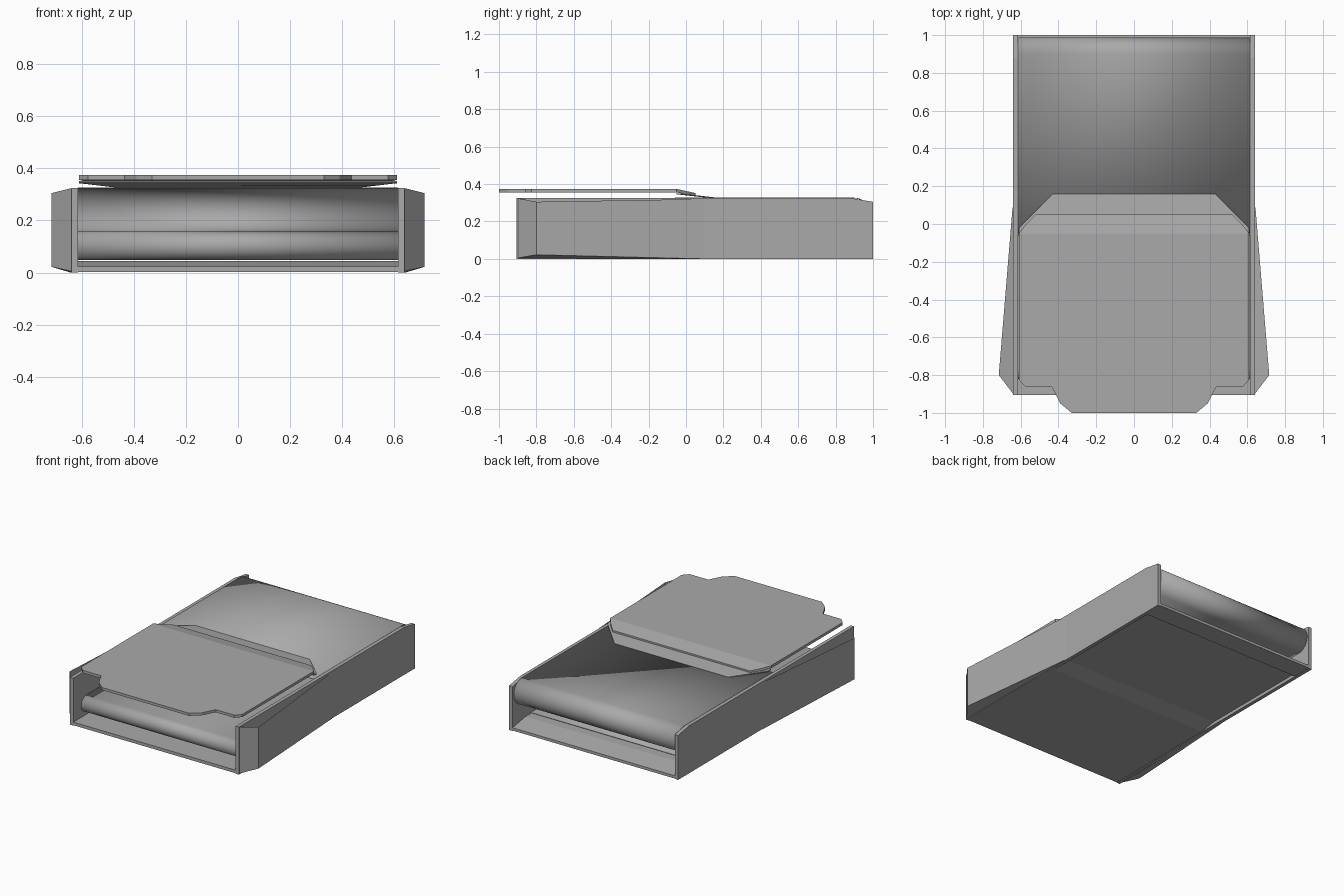
import bpy, bmesh, math

if "Cube" in bpy.data.objects:
    bpy.data.objects.remove(bpy.data.objects["Cube"])

grey = bpy.data.materials.new("mid grey")
grey.diffuse_color = (0.40, 0.40, 0.40, 1)
grey.use_nodes = True
grey.node_tree.nodes["Principled BSDF"].inputs["Base Color"].default_value = grey.diffuse_color


def make(name, verts, faces, recalc=True, smooth=False):
    """Mesh object from points and faces."""
    me = bpy.data.meshes.new(name)
    me.from_pydata(verts, [], faces)
    if recalc:
        bm = bmesh.new()
        bm.from_mesh(me)
        bmesh.ops.recalc_face_normals(bm, faces=bm.faces)
        bm.to_mesh(me)
        bm.free()
    me.materials.append(grey)
    ob = bpy.data.objects.new(name, me)
    bpy.context.collection.objects.link(ob)
    if smooth:
        bpy.context.view_layer.objects.active = ob
        ob.select_set(True)
        bpy.ops.object.shade_smooth_by_angle(angle=math.radians(30))
        ob.select_set(False)
    return ob


def prism(name, loop, offset):
    """Solid between a loop of points and the same loop moved by offset."""
    n = len(loop)
    other = [tuple(a + b for a, b in zip(p, offset)) for p in loop]
    faces = [tuple(range(n)), tuple(range(2 * n - 1, n - 1, -1))]
    faces += [(i, (i + 1) % n, n + (i + 1) % n, n + i) for i in range(n)]
    return make(name, loop + other, faces)


def mirrored(half):
    """Complete a right-hand outline with its mirror image."""
    return half + [(-x, *rest) for x, *rest in reversed(half)]


def arc(cy, cz, r, a0, a1, steps=16):
    return [(cy + r * math.cos(math.radians(a0 + (a1 - a0) * i / steps)),
             cz + r * math.sin(math.radians(a0 + (a1 - a0) * i / steps)))
            for i in range(steps + 1)]


# Side walls and open-topped flared side scoops
wall = [(-0.905, 0), (1, 0), (1, 0.305), (0.88, 0.325), (-0.905, 0.325)]
for side, s in (("left", -1), ("right", 1)):
    prism(side + "_wall", [(s * 0.615, y, z) for y, z in wall], (s * 0.025, 0, 0))
    pts = [(s * x, y, z) for x, y, z in (
        (0.642, 0.1, 0), (0.642, 0.1, 0.32), (0.716, -0.8, 0.022),
        (0.716, -0.8, 0.305), (0.635, -0.905, 0.004), (0.635, -0.905, 0.325))]
    faces = [(0, 1, 3, 2), (2, 3, 5, 4), (0, 2, 4)]
    if s > 0:
        faces = [f[::-1] for f in faces]
    make(side + "_scoop", pts, [f[::-1] for f in faces], recalc=False)

# Floor, stepped up towards the back
floor = [(-0.905, 0.003), (-0.06, 0.003), (0.06, 0.022), (0.85, 0.022),
         (0.86, 0.003), (1, 0.003), (1, 0.022), (0.86, 0.045),
         (0.06, 0.045), (-0.06, 0.024), (-0.905, 0.024)]
prism("floor", [(-0.615, y, z) for y, z in floor], (1.23, 0, 0))

# Continuous sheet: top, round the back, forward, round the front, back again
path = [(-0.06, 0.325)] + arc(0.9, 0.24, 0.085, 90, -90)
path += arc(-0.765, 0.1025, 0.0525, 90, 270) + [(0.8, 0.05)]
n = len(path)
sheet = make("rolled_sheet",
             [(x, y, z) for x in (-0.615, 0.615) for y, z in path],
             [(i, i + n, i + n + 1, i + 1) for i in range(n - 1)],
             recalc=False, smooth=True)
sol = sheet.modifiers.new("thickness", "SOLIDIFY")
sol.thickness = 0.004
sol.offset = 0

# Raised lid with a stepped front lip
lid = mirrored([(0.33, -1.0, 0.356), (0.39, -0.95, 0.356), (0.435, -0.862, 0.356),
                (0.575, -0.862, 0.356), (0.61, -0.825, 0.356), (0.61, -0.05, 0.356)])
prism("lid", lid, (0, 0, 0.018))

# Sloping hinge end of the lid, and the ramp below it
hinge = mirrored([(0.61, -0.05, 0.356), (0.57, 0.0, 0.345), (0.52, 0.05, 0.334)])
prism("lid_hinge", hinge, (0, 0, 0.018))
ramp = mirrored([(0.61, -0.05, 0.345), (0.61, -0.02, 0.343), (0.43, 0.16, 0.322)])
prism("lid_ramp", ramp, (0, 0, 0.006))
